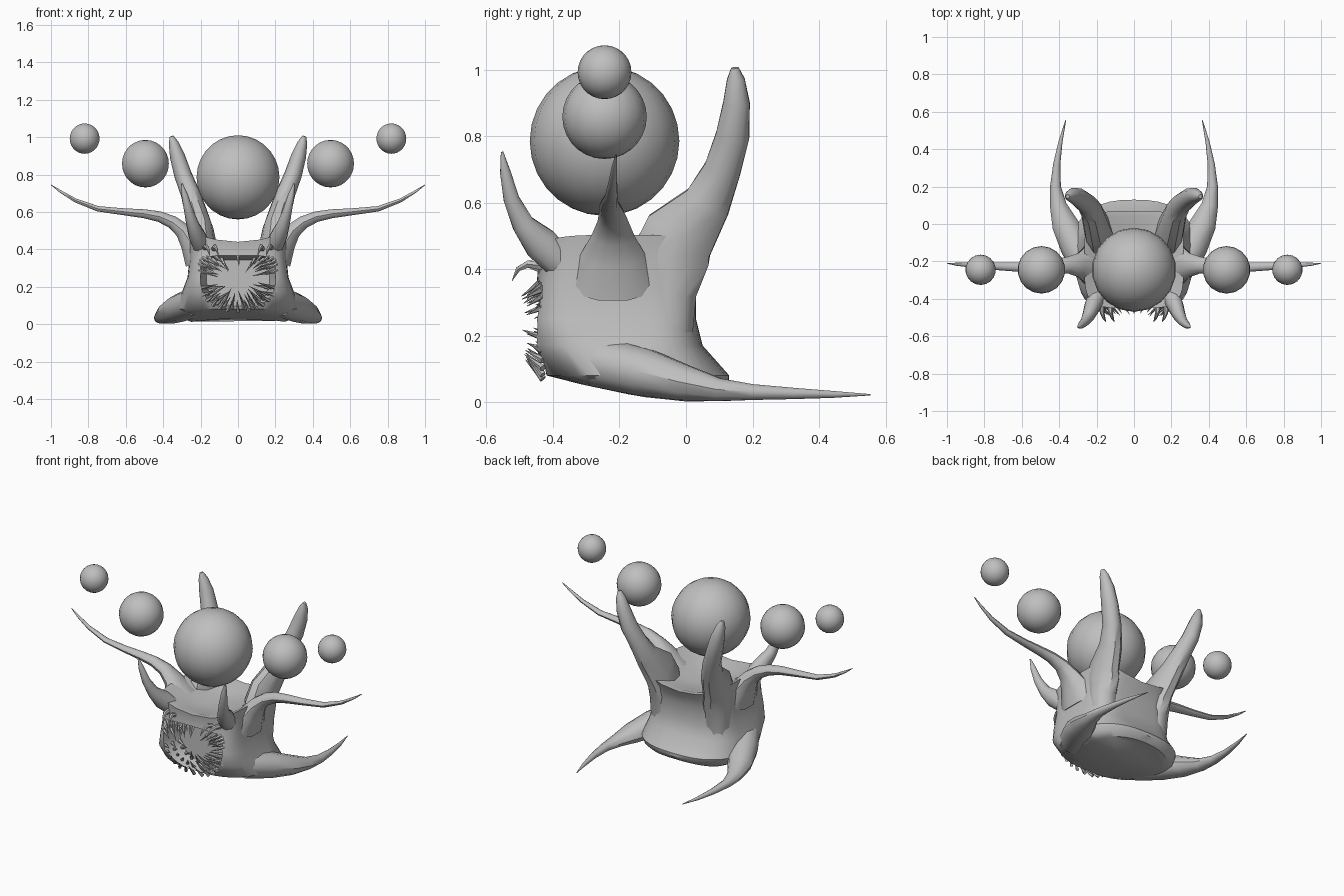
import bpy, bmesh, math, random
from mathutils import Vector, Matrix

if "Cube" in bpy.data.objects:
    bpy.data.objects.remove(bpy.data.objects["Cube"])

random.seed(4)
stone = bpy.data.materials.new("stone_grey")
stone.diffuse_color = (0.52, 0.52, 0.52, 1)
stone.use_nodes = True
stone.node_tree.nodes["Principled BSDF"].inputs["Base Color"].default_value = stone.diffuse_color


def finish(bm, name):
    bmesh.ops.recalc_face_normals(bm, faces=bm.faces)
    me = bpy.data.meshes.new(name)
    bm.to_mesh(me)
    bm.free()
    me.materials.append(stone)
    ob = bpy.data.objects.new(name, me)
    bpy.context.collection.objects.link(ob)
    return ob


def loft(name, rings):
    bm = bmesh.new()
    rows = [[bm.verts.new(p) for p in r] for r in rings]
    n = len(rows[0])
    for a, b in zip(rows, rows[1:]):
        for i in range(n):
            j = (i + 1) % n
            bm.faces.new((a[i], a[j], b[j], b[i]))
    bm.faces.new(rows[0])
    bm.faces.new(rows[-1])
    return finish(bm, name)


def limb(name, pts, ref, n=10):
    """Mirrored pair of tapered limbs; each point is x, y, z, width along ref, other width."""
    for s, side in ((1, "right"), (-1, "left")):
        P = [Vector((p[0] * s, p[1], p[2])) for p in pts]
        rings = []
        for i, p in enumerate(pts):
            d = (P[min(i + 1, len(P) - 1)] - P[max(i - 1, 0)]).normalized()
            u = Vector(ref)
            u = (u - d * u.dot(d)).normalized()
            v = d.cross(u)
            rings.append([P[i] + u * p[3] * math.cos(2 * math.pi * k / n)
                          + v * p[4] * math.sin(2 * math.pi * k / n) for k in range(n)])
        loft(name + "_" + side, rings)


def spow(v, p):
    return math.copysign(abs(v) ** p, v)


# Body: z, half width, front y, back y, squareness
sections = [(0.0, 0.25, -0.20, 0.10, 2.2), (0.03, 0.31, -0.34, 0.13, 2.2),
            (0.08, 0.33, -0.42, 0.13, 2.5), (0.17, 0.30, -0.465, 0.05, 3.5),
            (0.25, 0.27, -0.465, 0.03, 4.5), (0.35, 0.26, -0.45, 0.03, 4.5),
            (0.40, 0.26, -0.445, 0.05, 4.5), (0.44, 0.265, -0.45, 0.07, 4.5),
            (0.44, 0.235, -0.42, 0.04, 4), (0.42, 0.17, -0.35, -0.03, 3),
            (0.41, 0.06, -0.25, -0.13, 2)]
rings = []
for k, (z, a, yf, yb, e) in enumerate(sections):
    ring = []
    for i in range(40):
        t = 2 * math.pi * i / 40
        x = a * spow(math.cos(t), 2 / e)
        y = (yf + yb) / 2 + (yb - yf) / 2 * spow(math.sin(t), 2 / e)
        lift = 0.0
        if k >= 6:                       # rim rises to the sides
            lift = 0.06 * (x / 0.26) ** 2
        elif k < 2:                      # arched underside
            lift = 0.03 * max(0, 1 - (x / 0.33) ** 2)
        ring.append((x, y, z + lift))
    rings.append(ring)
body = loft("body", rings)


# Mouth opening
def mouth(t, f=1.0):
    c, s = math.cos(t), math.sin(t)
    p = 0.4 if s > 0 else 0.85
    return (0.235 * spow(c, p) * (0.87 + 0.08 * s) * f, 0.22 + 0.15 * spow(s, p) * f)


cut_rings = []
for y, f in ((-0.6, 1.05), (-0.46, 1.0), (-0.33, 0.82)):
    cut_rings.append([(mouth(2 * math.pi * i / 28, f)[0], y, mouth(2 * math.pi * i / 28, f)[1])
                      for i in range(28)])
cutter = loft("mouth_cutter", cut_rings)
cutter.hide_render = True
mod = body.modifiers.new("mouth", "BOOLEAN")
mod.operation = "DIFFERENCE"
mod.solver = "EXACT"
mod.object = cutter
bpy.context.view_layer.objects.active = body
bpy.ops.object.modifier_apply(modifier="mouth")
bpy.data.objects.remove(cutter)

# Teeth: rows of spikes leaning inward and forward
bm = bmesh.new()
for y, f, count, size in ((-0.435, 0.98, 26, 0.085), (-0.39, 0.9, 24, 0.1), (-0.345, 0.8, 20, 0.11)):
    for i in range(count):
        x, z = mouth(2 * math.pi * (i + 0.5) / count, f)
        inward = Vector((-x, 0, 0.23 - z)).normalized()
        d = (inward * 0.75 + Vector((random.uniform(-.12, .12), -0.6, random.uniform(-.12, .12)))).normalized()
        length = size * random.uniform(0.85, 1.15)
        m = Matrix.Translation(Vector((x, y, z)) + d * (length / 2 - 0.008)) \
            @ d.to_track_quat("Z", "Y").to_matrix().to_4x4()
        bmesh.ops.create_cone(bm, cap_ends=True, segments=5, radius1=0.011, radius2=0.001,
                              depth=length, matrix=m)
finish(bm, "teeth")

# Curved upper fangs
for k, x in enumerate((0.13, 0.175)):
    limb("fang_%d" % k, [(x, -0.43, 0.40 + 0.01 * k, .016, .016), (x - .005, -0.475, 0.415, .012, .012),
                         (x - .015, -0.505, 0.40, .008, .008), (x - .025, -0.523, 0.365, .001, .001)],
         (1, 0, 0), 6)

# Tall back horns
limb("back_horn", [(.18, -.05, .17, .08, .07), (.185, -.05, .32, .08, .085), (.19, -.05, .43, .075, .125),
                   (.20, -.02, .50, .07, .115), (.225, .065, .60, .06, .075), (.255, .11, .70, .052, .058),
                   (.295, .14, .80, .047, .053), (.325, .152, .90, .04, .042), (.345, .150, .97, .026, .028),
                   (.355, .147, 1.005, .010, .012)], (1, 0, 0))

# Short front horns
limb("front_horn", [(.195, -.38, .42, .05, .05), (.22, -.435, .475, .045, .055), (.243, -.49, .535, .034, .035),
                    (.265, -.525, .61, .024, .025), (.285, -.543, .69, .017, .017),
                    (.300, -.553, .752, .004, .004)], (1, 0, 0))

# Long side tentacles
limb("side_tentacle", [(.20, -.22, .36, .15, .10), (.255, -.22, .44, .10, .06), (.295, -.22, .50, .065, .045),
                       (.35, -.22, .545, .046, .036), (.42, -.225, .575, .036, .030),
                       (.50, -.23, .59, .031, .025), (.62, -.23, .602, .025, .019),
                       (.75, -.225, .617, .020, .015), (.87, -.22, .662, .013, .011),
                       (.95, -.215, .71, .008, .007), (1.0, -.21, .745, .002, .002)], (0, 1, 0))

# Swept-back legs
limb("leg", [(.23, -.26, .12, .08, .08), (.31, -.12, .087, .085, .075), (.37, 0, .056, .07, .056),
             (.405, .10, .037, .045, .036), (.42, .20, .030, .029, .025), (.413, .32, .026, .019, .018),
             (.393, .44, .023, .011, .011), (.365, .555, .022, .002, .002)], (1, 0, 0))

# Floating orbs
for name, x, z, r in (("large_orb", 0, .785, .225), ("middle_orb_right", .495, .858, .127),
                      ("middle_orb_left", -.495, .858, .127), ("small_orb_right", .82, .992, .081),
                      ("small_orb_left", -.82, .992, .081)):
    bm = bmesh.new()
    bmesh.ops.create_uvsphere(bm, u_segments=18, v_segments=14, radius=r,
                              matrix=Matrix.Translation((x, -.245, z)))
    finish(bm, name)

bpy.ops.object.select_all(action="SELECT")
bpy.ops.object.shade_smooth_by_angle(angle=math.radians(40))
